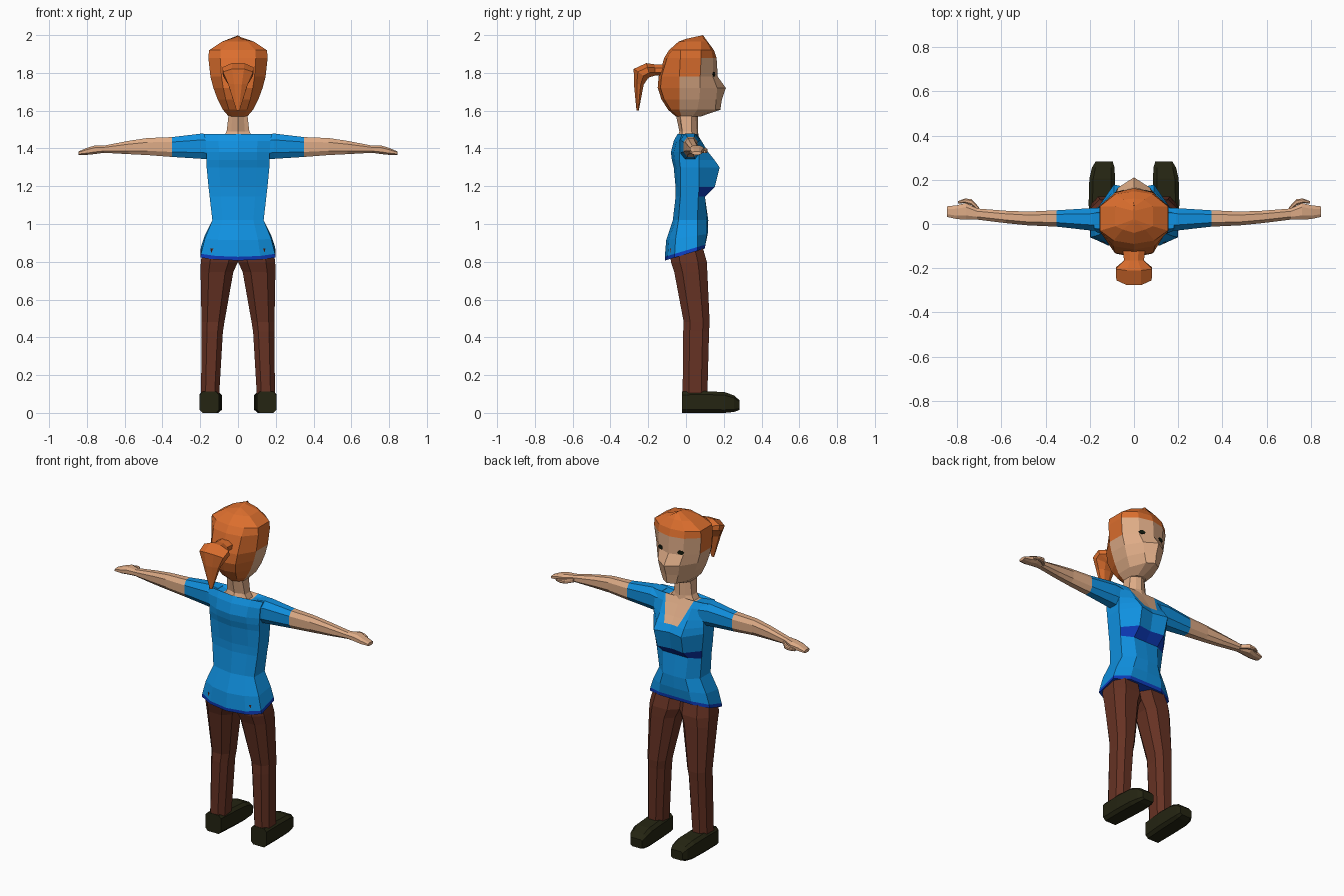
import bpy, bmesh, math
from mathutils import Vector
from mathutils.bvhtree import BVHTree


def material(name, r, g, b):
    m = bpy.data.materials.new(name)
    m.diffuse_color = (r, g, b, 1)
    return m


HAIR = material("orange hair", .71, .156, .027)
SKIN = material("skin", .73, .41, .24)
SHIRT = material("blue shirt", .005, .283, .75)
TRIM = material("dark blue trim", .004, .045, .51)
TROUSER = material("brown trousers", .133, .032, .017)
SHOE = material("dark shoes", .018, .018, .006)
EYE = material("black eyes", .006, .009, .004)


def loft(rings):
    """Bridge a list of rings of points, capping both ends."""
    bm = bmesh.new()
    vs = [[bm.verts.new(p) for p in r] for r in rings]
    n = len(rings[0])
    for a, b in zip(vs, vs[1:]):
        for i in range(n):
            j = (i + 1) % n
            bm.faces.new((a[i], a[j], b[j], b[i]))
    bm.faces.new(vs[0])
    bm.faces.new(vs[-1])
    bmesh.ops.recalc_face_normals(bm, faces=bm.faces)
    return bm


def finish(bm, name, mats, rule=None):
    """Make an object; rule(face centre) picks the material index."""
    for f in bm.faces:
        f.material_index = rule(f.calc_center_median()) if rule else 0
    me = bpy.data.meshes.new(name)
    bm.to_mesh(me)
    bm.free()
    for m in mats:
        me.materials.append(m)
    ob = bpy.data.objects.new(name, me)
    bpy.context.collection.objects.link(ob)
    return ob


def body_ring(z, w, yc, ym, sf, sb, yb, tilt=0):
    """Ten-sided symmetric ring: front centre, front mid, side front/back, back mid, back."""
    half = [(.55 * w, ym), (w, sf), (w, sb), (.6 * w, yb + .015)]
    pts = [(0, yc)] + half + [(0, yb)] + [(-x, y) for x, y in reversed(half)]
    return [Vector((x, y, z + tilt * y)) for x, y in pts]


def box_ring(a0, a1, b0, b1, c=.25):
    """Rectangle with cut corners as 2D points."""
    da, db = (a1 - a0) * c, (b1 - b0) * c
    return [(a0 + da, b0), (a1 - da, b0), (a1, b0 + db), (a1, b1 - db),
            (a1 - da, b1), (a0 + da, b1), (a0, b1 - db), (a0, b0 + db)]


# Shirt body with scoop neckline, hem and under-bust shadow band
torso = [
    (.840, .199, .100, .100, .060, -.060, -.110, .3),
    (.860, .196, .103, .103, .060, -.060, -.112, .3),
    (.930, .176, .115, .110, .060, -.055, -.105, .15),
    (1.02, .136, .118, .112, .060, -.040, -.070),
    (1.145, .150, .100, .100, .065, -.030, -.055),
    (1.195, .156, .140, .152, .070, -.030, -.055),
    (1.300, .166, .160, .178, .070, -.030, -.065),
    (1.340, .166, .140, .150, .070, -.035, -.075),
    (1.380, .167, .115, .118, .070, -.035, -.080),
    (1.440, .172, .078, .082, .065, -.035, -.065),
    (1.476, .180, .060, .058, .050, -.020, -.045),
    (1.462, .090, .050, .050, .030, -.020, -.040),
]
bm = loft([body_ring(*r) for r in torso])
for s in (1, -1):
    front = [f for f in bm.faces if f.calc_center_median().y > .04 and f.calc_center_median().z > 1.34]
    geom = set(front) | {e for f in front for e in f.edges} | {v for f in front for v in f.verts}
    bmesh.ops.bisect_plane(bm, geom=list(geom), plane_co=(s * .045, 0, 1.34),
                           plane_no=(s, 0, -.36))


def shirt_rule(c):
    if c.z - .3 * c.y < .853:
        return 1
    if 1.15 < c.z < 1.19 and c.y > .07:
        return 1
    if c.z > 1.34 and c.y > .03 and abs(c.x) < .045 + .36 * (c.z - 1.34):
        return 2
    if c.z > 1.45 and abs(c.x) < .05 and abs(c.y) < .035:
        return 2
    return 0


finish(bm, "shirt", [SHIRT, TRIM, SKIN], shirt_rule)

# Neck
finish(loft([body_ring(*r) for r in [
    (1.445, .085, .068, .060, .035, -.020, -.050),
    (1.490, .060, .064, .055, .030, -.020, -.035),
    (1.570, .051, .064, .050, .030, -.030, -.052),
    (1.620, .051, .064, .050, .030, -.030, -.055)]]), "neck", [SKIN])

# Head: face in skin, the rest in hair
head = [
    (1.570, .050, .080, .065, .035, -.025, -.055),
    (1.605, .080, .182, .155, .060, -.035, -.095),
    (1.660, .108, .190, .160, .070, -.035, -.130),
    (1.720, .130, .211, .165, .075, -.035, -.150),
    (1.780, .146, .168, .142, .075, -.035, -.145),
    (1.880, .157, .162, .142, .080, -.030, -.115),
    (1.920, .153, .148, .135, .080, -.030, -.090),
    (1.965, .085, .115, .110, .080, -.010, -.040),
    (1.980, .004, .090, .080, .060, .020, 0, .22),
]
bm = loft([body_ring(*r) for r in head])
tree = BVHTree.FromBMesh(bm)
finish(bm, "head", [HAIR, SKIN], lambda c: int(
    (c.y > -.03 and c.z < 1.78) or (c.y > .07 and c.z < 1.88)))

# Eyes: thin plates laid on the face
for s, side in ((1, "right"), (-1, "left")):
    hit, normal, _, _ = tree.ray_cast(Vector((s * .066, 1, 1.793)), Vector((0, -1, 0)))
    across = Vector((0, 0, 1)).cross(normal).normalized()
    up = normal.cross(across)
    shape = [(.020 * math.cos(k * math.pi / 3), .013 * math.sin(k * math.pi / 3)) for k in range(6)]
    rings = [[hit + normal * d + across * a + up * b for a, b in shape] for d in (-.003, .003)]
    finish(loft(rings), side + "_eye", [EYE])

# Ponytail: sections (centre y, centre z, half width, half thickness, tilt of section)
tail = [(-.12, 1.815, .050, .030, 90), (-.165, 1.815, .045, .030, 90),
        (-.200, 1.815, .082, .038, 75), (-.240, 1.795, .080, .045, 35),
        (-.250, 1.740, .052, .026, 5), (-.256, 1.600, .008, .006, 0)]
rings = []
for y, z, w, t, ang in tail:
    a = math.radians(ang)
    rings.append([Vector((px, y - py * math.cos(a), z + py * math.sin(a)))
                  for px, py in box_ring(-w, w, -t, t, .3)])
finish(loft(rings), "ponytail", [HAIR])

# Arms (x, y0, y1, z0, z1), legs (z, x0, x1, y0, y1), shoes (y, x0, x1, z0, z1)
arm = [(.13, -.030, .075, 1.340, 1.470), (.19, -.030, .072, 1.345, 1.479),
       (.35, -.012, .062, 1.355, 1.460), (.48, -.006, .056, 1.365, 1.455),
       (.58, .004, .060, 1.370, 1.440), (.71, .020, .070, 1.377, 1.415),
       (.76, .020, .095, 1.370, 1.415), (.80, .022, .085, 1.366, 1.403),
       (.845, .032, .080, 1.366, 1.384)]
thumb = [(.70, .055, .075, 1.380, 1.402), (.735, .085, .113, 1.376, 1.402),
         (.765, .095, .115, 1.376, 1.396), (.795, .092, .104, 1.376, 1.388)]
leg = [(.870, 0, .185, -.085, .090), (.800, 0, .197, -.080, .110),
       (.745, .025, .198, -.062, .113), (.480, .072, .193, -.012, .125),
       (.430, .080, .192, -.015, .122), (.090, .100, .196, -.018, .113)]
shoe = [(-.020, .100, .203, 0, .112), (.100, .090, .205, 0, .115),
        (.205, .086, .202, 0, .110), (.255, .088, .190, .005, .092),
        (.282, .096, .174, .015, .068)]

for s, side in ((1, "right"), (-1, "left")):
    for name, rows in (("arm", arm), ("thumb", thumb)):
        rings = [[Vector((s * x, a, b)) for a, b in box_ring(*r)] for x, *r in rows]
        finish(loft(rings), side + "_" + name, [SKIN, SHIRT], lambda c: int(abs(c.x) < .35))
    rings = [[Vector((s * a, b, z)) for a, b in box_ring(*r)] for z, *r in leg]
    finish(loft(rings), side + "_trouser_leg", [TROUSER])
    rings = [[Vector((s * a, y, b)) for a, b in box_ring(*r, .15)] for y, *r in shoe]
    finish(loft(rings), side + "_shoe", [SHOE])
